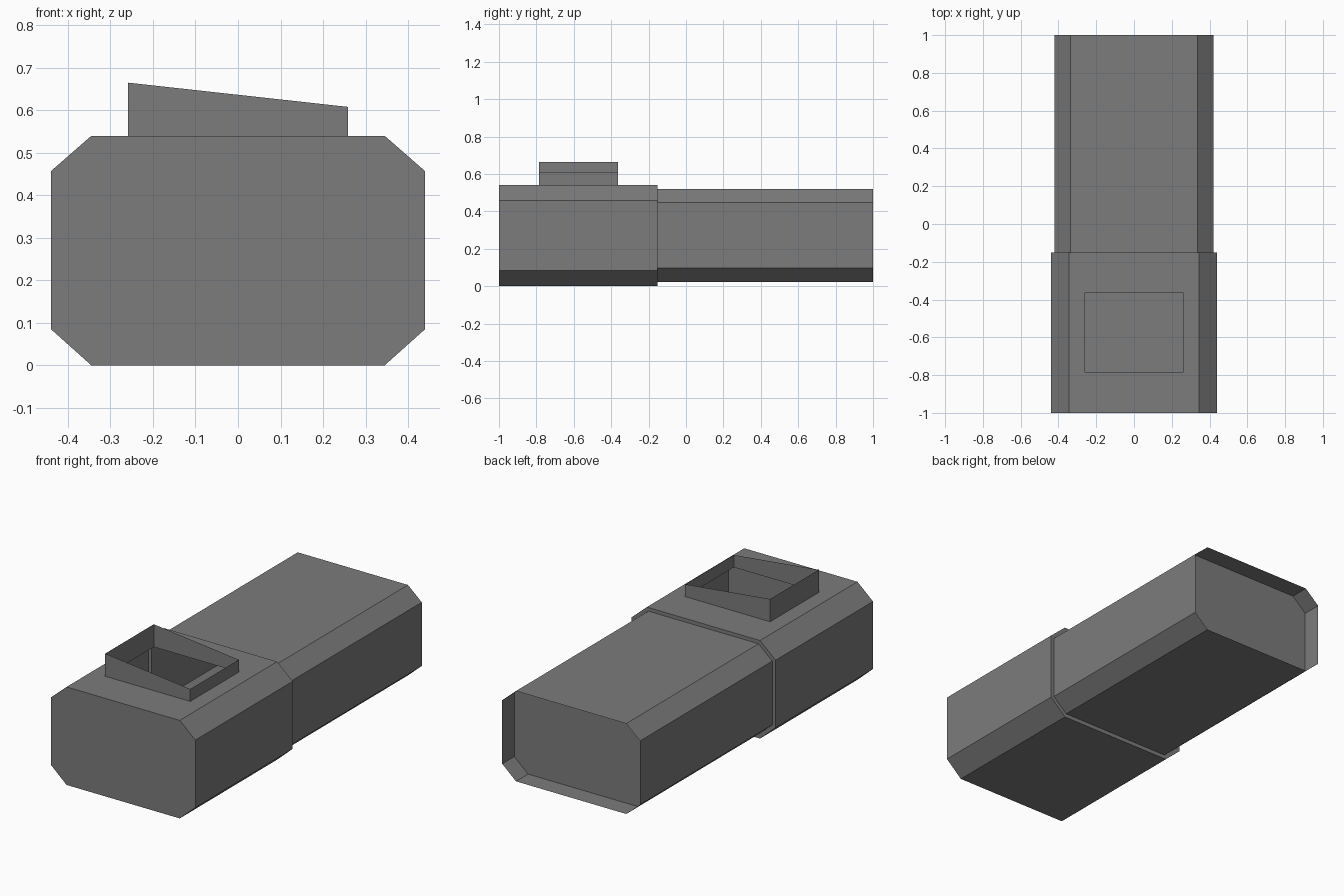
import bpy, bmesh

if "Cube" in bpy.data.objects:
    bpy.data.objects.remove(bpy.data.objects["Cube"])

grey = bpy.data.materials.new("mid grey")
grey.diffuse_color = (0.2, 0.2, 0.2, 1)
grey.use_nodes = True
grey.node_tree.nodes["Principled BSDF"].inputs["Base Color"].default_value = grey.diffuse_color


def octagon(bm, y, hx, cx, z0, zl, zh, z1):
    """Ring of eight vertices, counter-clockwise seen from the front."""
    pts = [(hx, zl), (hx, zh), (cx, z1), (-cx, z1),
           (-hx, zh), (-hx, zl), (-cx, z0), (cx, z0)]
    return [bm.verts.new((x, y, z)) for x, z in pts]


def bridge(bm, a, b, skip=()):
    """Quads between two rings, facing outwards when b lies behind a."""
    n = len(a)
    for i in range(n):
        if i not in skip:
            j = (i + 1) % n
            bm.faces.new((b[i], b[j], a[j], a[i]))


def finish(bm, name):
    mesh = bpy.data.meshes.new(name)
    bm.to_mesh(mesh)
    bm.free()
    mesh.materials.append(grey)
    bpy.context.collection.objects.link(bpy.data.objects.new(name, mesh))


FRONT = (0.44, 0.345, 0.0, 0.085, 0.457, 0.54)
REAR = (0.42, 0.336, 0.022, 0.096, 0.447, 0.52)
JOINT = -0.152
HX, HY0, HY1, DECK = 0.259, -0.786, -0.363, 0.54
HOLE = [(HX, HY0), (HX, HY1), (-HX, HY1), (-HX, HY0)]

# Front housing: closed front, stepped rear lip, rectangular opening in the top
bm = bmesh.new()
a = octagon(bm, -1, *FRONT)
b = octagon(bm, JOINT, *FRONT)
lip = octagon(bm, JOINT, *REAR)
bm.faces.new(a)
bridge(bm, a, b, skip=(2,))
bridge(bm, b, lip)
hole = [bm.verts.new((x, y, DECK)) for x, y in HOLE]
bridge(bm, hole, [a[2], b[2], b[3], a[3]])
for f in bm.faces:
    f.normal_update()
    if f.normal.z < -0.99 and f.calc_center_median().z > 0.5:
        f.normal_flip()
finish(bm, "front_housing")

# Rear housing: open sleeve
bm = bmesh.new()
bridge(bm, octagon(bm, JOINT, *REAR), octagon(bm, 1, *REAR))
finish(bm, "rear_housing")

# End panel set back inside the rear sleeve
bm = bmesh.new()
bm.faces.new(octagon(bm, 0.895, *REAR)[::-1])
finish(bm, "recessed_end_panel")

# Collar around the opening, with a rim sloping down to the right
bm = bmesh.new()
low = [bm.verts.new((x, y, DECK)) for x, y in HOLE]
rim = [bm.verts.new((x, y, 0.608 if x > 0 else 0.665)) for x, y in HOLE]
bridge(bm, rim, low)
finish(bm, "top_collar")
